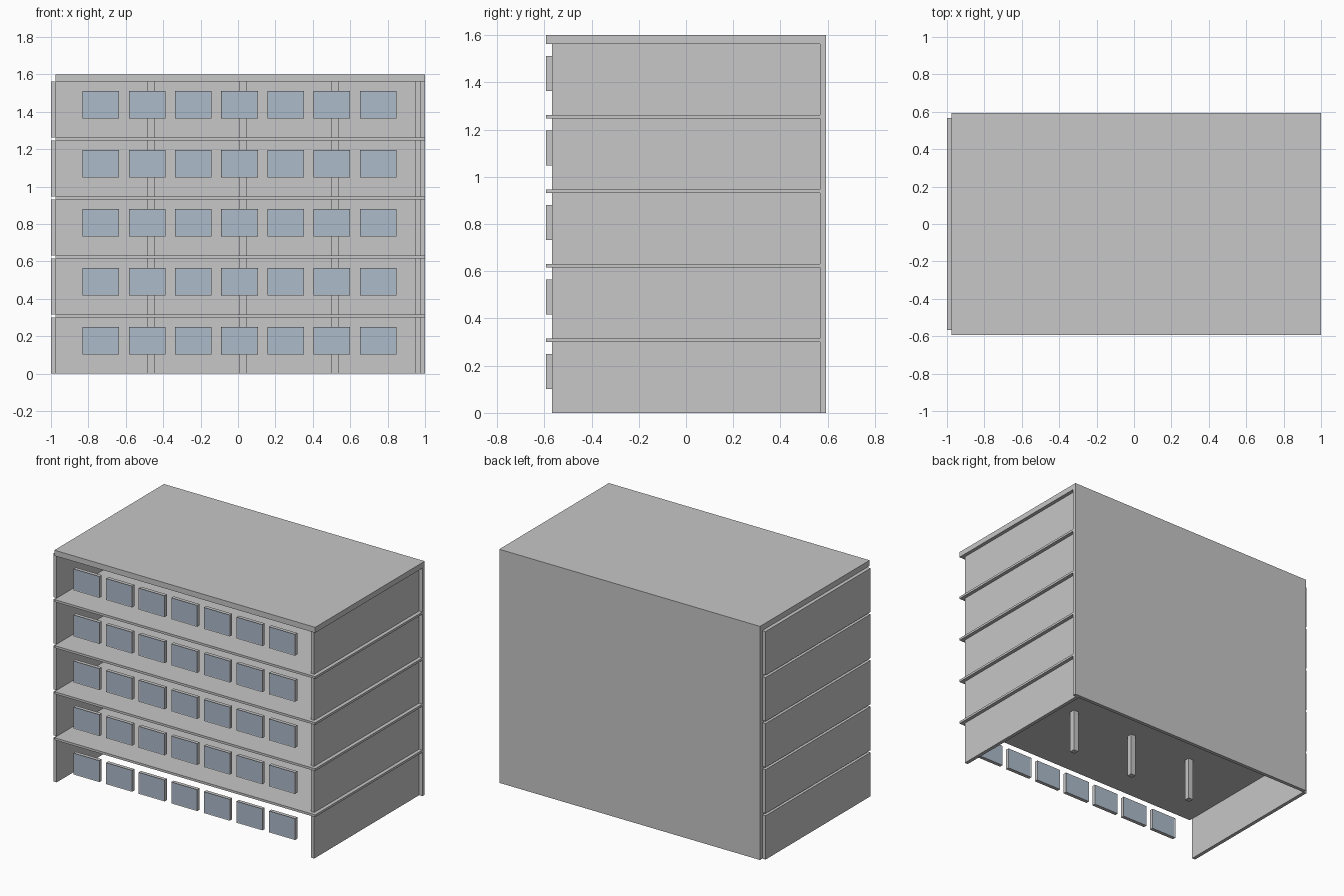
import bpy
import bmesh

if "Cube" in bpy.data.objects:
    bpy.data.objects.remove(bpy.data.objects["Cube"], do_unlink=True)


def make_material(name, rgb):
    mat = bpy.data.materials.new(name)
    mat.use_nodes = True
    color = (*rgb, 1.0)
    mat.diffuse_color = color
    mat.node_tree.nodes["Principled BSDF"].inputs["Base Color"].default_value = color
    return mat


concrete = make_material("concrete_grey", (0.57, 0.57, 0.57))
glass = make_material("glass_blue", (0.42, 0.50, 0.60))


def box(name, x, y, z, glazed=False):
    """Box from three (min, max) ranges; glazed boxes get panes front and back."""
    bm = bmesh.new()
    bmesh.ops.create_cube(bm, size=1)
    for v in bm.verts:
        v.co = [r[0] if c < 0 else r[1] for c, r in zip(v.co, (x, y, z))]
    if glazed:
        panes = [f for f in bm.faces if abs(f.normal.y) > 0.9]
        bmesh.ops.inset_individual(bm, faces=panes, thickness=0.005, depth=-0.002)
        for f in panes:
            f.material_index = 1
    mesh = bpy.data.meshes.new(name)
    bm.to_mesh(mesh)
    bm.free()
    mesh.materials.append(concrete)
    mesh.materials.append(glass)
    obj = bpy.data.objects.new(name, mesh)
    bpy.context.collection.objects.link(obj)
    return obj


# Main dimensions
FLOORS = 5
STEP = 0.3155
WALL_H = 0.30
TOP = 1.60
X0, X1 = -0.976, 1.0
FRONT, BACK = -0.593, 0.593
T = 0.025
inner_y = (FRONT + T, BACK - T)

# Back wall and roof
roof_z = STEP * (FLOORS - 1) + WALL_H
box("back_wall", (X0, X1), (BACK - T, BACK), (0, roof_z))
box("roof", (X0, X1), (FRONT, BACK), (roof_z, TOP))

for i in range(FLOORS):
    base = i * STEP
    wall_z = (base, base + WALL_H)

    # Side walls: one outside the slab edge, one set in from it
    box(f"right_wall_{i + 1}", (X0 - T, X0), inner_y, wall_z)
    box(f"left_wall_{i + 1}", (X1 - 2 * T, X1 - T), inner_y, wall_z)

    # Floor slab above each storey except the top one
    if i < FLOORS - 1:
        box(f"floor_slab_{i + 1}", (X0, X1), (FRONT, BACK - T),
            (wall_z[1], base + STEP))

    # Row of square columns along the middle
    for j in range(3):
        cx = -0.465 + j * 0.492
        box(f"column_{i + 1}_{j + 1}", (cx - 0.019, cx + 0.019),
            (-0.012, 0.026), wall_z)

    # Row of windows along the front
    for j in range(7):
        cx = -0.733 + j * 0.247
        box(f"window_{i + 1}_{j + 1}", (cx - 0.098, cx + 0.098),
            (FRONT, FRONT + T), (base + 0.102, base + 0.249), glazed=True)
